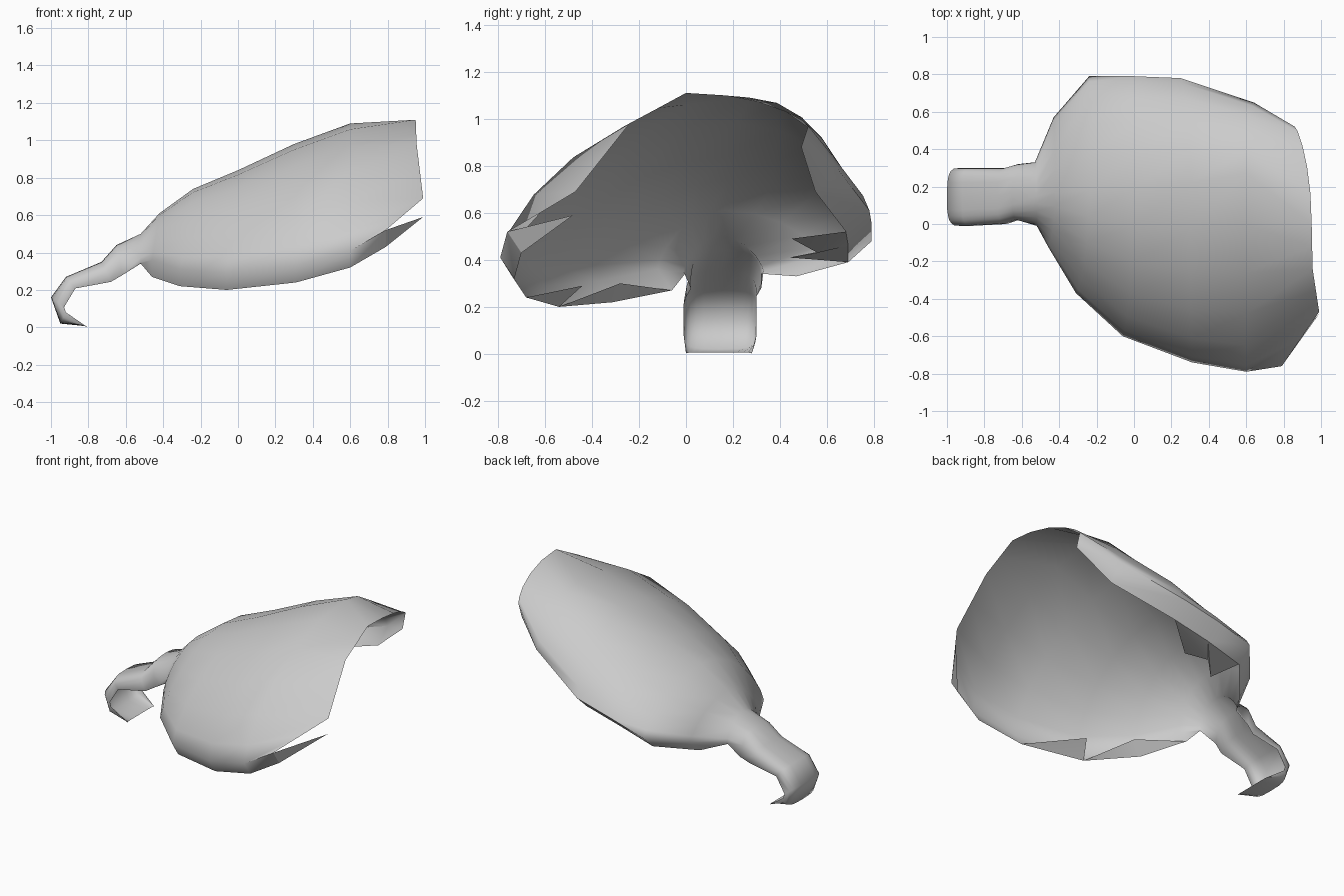
import bpy
import math
from mathutils import Vector

cube = bpy.data.objects.get("Cube")
if cube:
    bpy.data.objects.remove(cube, do_unlink=True)

grey = bpy.data.materials.new("light_grey")
grey.use_nodes = True
colour = (0.6, 0.6, 0.6, 1)
grey.diffuse_color = colour
grey.node_tree.nodes["Principled BSDF"].inputs["Base Color"].default_value = colour


def add_mesh(name, verts, faces, angle):
    mesh = bpy.data.meshes.new(name)
    mesh.from_pydata(verts, [], faces)
    mesh.materials.append(grey)
    mesh.shade_smooth()
    mesh.set_sharp_from_angle(angle=math.radians(angle))
    obj = bpy.data.objects.new(name, mesh)
    bpy.context.collection.objects.link(obj)


def add_sheet(name, rows, angle):
    """Skin a list of equally long point rows as an open sheet."""
    width = len(rows[0])
    faces = []
    for r in range(len(rows) - 1):
        for c in range(width - 1):
            a = r * width + c
            faces.append((a, a + width, a + width + 1, a + 1))
    add_mesh(name, [p for row in rows for p in row], faces, angle)


def quarter_arc(side, top, steps, rise, spread):
    """Points from a side edge up to (not including) the ridge."""
    points = []
    for i in range(steps):
        a = math.pi / 2 * i / steps
        s, c = math.sin(a) ** rise, math.cos(a) ** spread
        points.append((side[0] + (top[0] - side[0]) * s,
                       top[1] + (side[1] - top[1]) * c,
                       side[2] + (top[2] - side[2]) * s))
    return points


def cross_section(front, ridge, back, rises, spread, fold, back_fold):
    """Arch from front edge over the ridge to back edge, with folded lips."""
    front_lip = (front[0], front[1] + .06 * fold, front[2] - .09 * fold)
    back_lip = (back[0], back[1] - back_fold, back[2] - .09 * fold)
    return ([front_lip] + quarter_arc(front, ridge, 6, rises[0], spread) + [ridge]
            + quarter_arc(back, ridge, 5, rises[1], spread)[::-1] + [back_lip])


# Hooked strap: ridge (x, z), lower side edge (x, z), front and back y
strap = [
    ((-.81, .006), (-.81, .003), .0, .28),
    ((-.95, .02), (-.92, .08), -.01, .3),
    ((-1, .16), (-.93, .11), -.01, .3),
    ((-.92, .27), (-.87, .21), -.01, .3),
    ((-.73, .35), (-.68, .245), .0, .3),
    ((-.65, .44), (-.62, .28), .02, .32),
]
rows = []
for (rx, rz), (ex, ez), y0, y1 in strap:
    rows.append(cross_section((ex, y0, ez), (rx, (y0 + y1) / 2, rz), (ex, y1, ez),
                              (.6, .6), .6, .02, .002))

# Shell: each station has a front edge, a ridge point and a back edge
stations = [
    ((-.52, -.01, .35), (-.52, .15, .50), (-.53, .33, .35)),
    ((-.46, -.12, .36), (-.42, .17, .61), (-.43, .57, .42)),
    ((-.31, -.37, .31), (-.24, .18, .74), (-.24, .79, .48)),
    ((-.06, -.60, .29), (0, .19, .84), (0, .79, .55)),
    ((.31, -.74, .33), (.30, .22, .98), (.25, .78, .61)),
    ((.60, -.79, .41), (.60, .27, 1.09), (.64, .65, .78)),
    ((.79, -.76, .52), (.95, .0, 1.11), (.86, .52, .97)),
]
shell_start = len(rows)
for i, (front, ridge, back) in enumerate(stations):
    last = i == len(stations) - 1
    fold = 0.1 if i == 0 else 1
    rows.append(cross_section(front, ridge, back, (1.35, 1.5), 1, fold,
                              .03 if last else .1 * fold))

# Open end: straight-edged front rim
corners = [Vector(p) for p in (stations[-1][0], (.99, -.47, .69),
                               (.955, -.24, .98), stations[-1][1])]
rim = []
for a, b in zip(corners, corners[1:]):
    rim += [a, (a + b) / 2]
rows[-1][1:7] = rim
add_sheet("shell_with_strap", rows, 66)

# Torn flaps and the pointed shard along the rim
front_rim = [row[0] for row in rows[shell_start:]]
back_rim = [row[-1] for row in rows[shell_start:]]
add_mesh("front_shard", [stations[-1][0], front_rim[6], (.99, -.48, .59)],
         [(0, 1, 2)], 30)
add_mesh("front_flaps",
         [front_rim[4], front_rim[3], front_rim[2], front_rim[1],
          (0, -.44, .29), (-.24, -.28, .30)],
         [(0, 4, 1), (1, 5, 2), (2, 5, 3)], 30)
add_mesh("back_flaps",
         [back_rim[4], back_rim[3], back_rim[2],
          (-.02, .45, .49), (-.11, .56, .43), (-.23, .44, .41)],
         [(0, 4, 3), (0, 1, 4), (1, 5, 4), (1, 2, 5)], 30)
